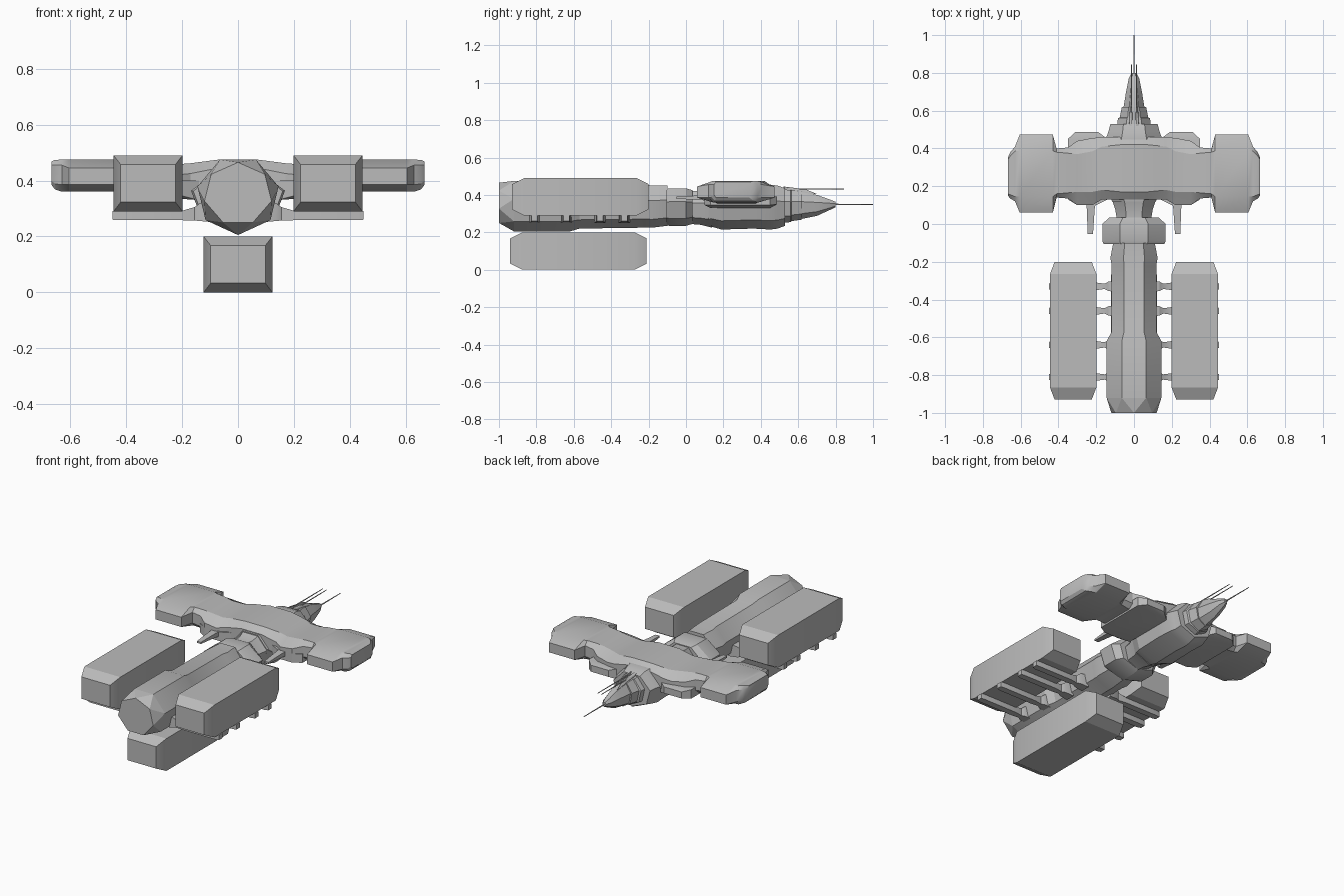
import bpy, bmesh, math
from mathutils import Vector

grey = bpy.data.materials.new("hull grey")
grey.diffuse_color = (0.5, 0.5, 0.5, 1)


def finish(name, bm):
    bmesh.ops.recalc_face_normals(bm, faces=bm.faces)
    me = bpy.data.meshes.new(name)
    bm.to_mesh(me)
    bm.free()
    ob = bpy.data.objects.new(name, me)
    bpy.context.collection.objects.link(ob)
    me.materials.append(grey)
    bpy.ops.object.select_all(action='DESELECT')
    ob.select_set(True)
    bpy.context.view_layer.objects.active = ob
    bpy.ops.object.shade_smooth_by_angle(angle=math.radians(25))
    return ob


def loft(name, rings):
    """Skin a list of equal-length point rings and cap both ends."""
    bm = bmesh.new()
    vs = [[bm.verts.new(p) for p in r] for r in rings]
    n = len(rings[0])
    for a, b in zip(vs, vs[1:]):
        for i in range(n):
            j = (i + 1) % n
            bm.faces.new((a[i], a[j], b[j], b[i]))
    bm.faces.new(vs[0])
    bm.faces.new(vs[-1])
    return finish(name, bm)


def hull(name, pts):
    bm = bmesh.new()
    for p in pts:
        bm.verts.new(p)
    r = bmesh.ops.convex_hull(bm, input=bm.verts)
    junk = [g for g in r["geom_interior"] if isinstance(g, bmesh.types.BMVert)]
    bmesh.ops.delete(bm, geom=junk, context='VERTS')
    bmesh.ops.dissolve_limit(bm, angle_limit=0.02, verts=bm.verts, edges=bm.edges)
    return finish(name, bm)


def hept(y, hw, zb, zt, point_up=False):
    """Seven-sided ring across y, flat on top unless point_up."""
    pts = []
    for i in range(7):
        a = math.tau * (i + (0 if point_up else 0.5)) / 7
        c = (math.cos(a) + 1) / 1.901
        if point_up:
            c = (math.cos(a) + 0.901) / 1.901
        pts.append((hw * math.sin(a) / 0.975, y, zb + (zt - zb) * c))
    return pts


def tube(name, secs):
    return loft(name, [hept(*s) for s in secs])


def rect(y, x0, x1, z0, z1):
    return [(x0, y, z0), (x1, y, z0), (x1, y, z1), (x0, y, z1)]


# Cargo containers with chamfered ends
def container(name, cx, z0, y0, y1):
    def r(y, d):
        return rect(y, cx - 0.123 + d, cx + 0.123 - d, z0 + d * 1.3, z0 + 0.2 - d * 1.3)
    loft(name, [r(y0, 0.025), r(y0 + 0.065, 0), r(y1 - 0.065, 0), r(y1, 0.025)])


container("container_bottom", 0, 0.0, -0.94, -0.21)
for s, side in ((-1, "left"), (1, "right")):
    container("container_" + side, s * 0.322, 0.29, -0.93, -0.2)

# Engine end cap and rear fuselage
hull("engine_cap", hept(-0.92, 0.145, 0.205, 0.475) + hept(-1.0, 0.12, 0.25, 0.465, True))
tube("rear_fuselage", [
    (-0.92, 0.145, 0.205, 0.475), (-0.62, 0.145, 0.205, 0.475),
    (-0.57, 0.118, 0.22, 0.458), (-0.22, 0.118, 0.225, 0.455),
    (-0.18, 0.125, 0.225, 0.45), (-0.1, 0.11, 0.235, 0.45)])

# Collar and neck
tube("collar", [(-0.105, 0.16, 0.24, 0.43), (-0.09, 0.168, 0.235, 0.435),
                (0.0, 0.168, 0.235, 0.435), (0.035, 0.13, 0.245, 0.425)])
tube("neck", [(0.02, 0.09, 0.245, 0.42), (0.08, 0.1, 0.24, 0.42),
              (0.14, 0.12, 0.225, 0.44)])

# Forward hull, nose rings and nose cone
tube("forward_hull", [(0.12, 0.115, 0.235, 0.44), (0.19, 0.15, 0.215, 0.45),
                      (0.36, 0.15, 0.22, 0.455), (0.45, 0.15, 0.215, 0.455),
                      (0.49, 0.135, 0.22, 0.45), (0.53, 0.125, 0.235, 0.435)])
tube("nose_ring", [(0.52, 0.09, 0.25, 0.43), (0.56, 0.085, 0.255, 0.425),
                   (0.565, 0.075, 0.26, 0.425), (0.62, 0.064, 0.268, 0.42)])
tube("nose_cone", [(0.62, 0.055, 0.272, 0.415), (0.7, 0.042, 0.288, 0.4),
                   (0.77, 0.028, 0.32, 0.375), (0.8, 0.012, 0.335, 0.363)])

# Nose needle, twin antennae and their base
tube("nose_needle", [(0.79, 0.004, 0.345, 0.353), (1.0, 0.002, 0.347, 0.351)])
for s, side in ((-1, "left"), (1, "right")):
    tube("antenna_" + side, [(0.55, 0.004, 0.427, 0.435), (0.845, 0.002, 0.43, 0.434)])
    bpy.context.object.location.x = s * 0.013
    hull("antenna_base_" + side, [
        (s * x, y, z) for x, y, z in (
            (0.01, 0.52, 0.39), (0.01, 0.52, 0.445), (0.03, 0.52, 0.39), (0.025, 0.52, 0.44),
            (0.01, 0.64, 0.4), (0.01, 0.64, 0.43), (0.018, 0.7, 0.405))])


# Main wing with tip pods: x, rear y, front y, bottom, low edge, high edge, top, edge inset
half = [
    (0.0, 0.13, 0.46, 0.33, 0.36, 0.445, 0.475, 0.04),
    (0.07, 0.13, 0.46, 0.33, 0.36, 0.445, 0.475, 0.04),
    (0.17, 0.13, 0.46, 0.34, 0.36, 0.425, 0.462, 0.05),
    (0.22, 0.10, 0.455, 0.345, 0.37, 0.42, 0.458, 0.07),
    (0.30, 0.10, 0.44, 0.35, 0.375, 0.43, 0.465, 0.07),
    (0.35, 0.135, 0.405, 0.355, 0.38, 0.445, 0.472, 0.03),
    (0.41, 0.14, 0.40, 0.36, 0.385, 0.45, 0.475, 0.02),
    (0.43, 0.06, 0.473, 0.36, 0.385, 0.445, 0.475, 0.085),
    (0.605, 0.06, 0.473, 0.36, 0.385, 0.445, 0.475, 0.085),
    (0.63, 0.12, 0.41, 0.36, 0.385, 0.455, 0.475, 0.025),
    (0.655, 0.135, 0.38, 0.368, 0.388, 0.455, 0.474, 0.02),
    (0.668, 0.15, 0.35, 0.385, 0.4, 0.455, 0.468, 0.01),
]


def wing_ring(x, y0, y1, zb, zl, zh, zt, i):
    return [(x, y0 + i, zb), (x, y0, zl), (x, y0, zh), (x, y0 + i, zt),
            (x, y1 - i, zt), (x, y1, zh), (x, y1, zl), (x, y1 - i, zb)]


stations = [(-h[0],) + h[1:] for h in half[:0:-1]] + half
loft("wing", [wing_ring(*h) for h in stations])

for s, side in ((-1, "left"), (1, "right")):
    # Nacelle under the wing root
    hull("wing_nacelle_" + side, [
        (s * x, y, z) for x, y, z in (
            (0.14, 0.45, 0.33), (0.14, 0.45, 0.4), (0.19, 0.487, 0.35), (0.19, 0.487, 0.39),
            (0.31, 0.487, 0.35), (0.31, 0.487, 0.39), (0.35, 0.45, 0.345), (0.35, 0.45, 0.4),
            (0.14, 0.13, 0.33), (0.14, 0.13, 0.4), (0.2, 0.1, 0.345), (0.2, 0.1, 0.4),
            (0.3, 0.1, 0.345), (0.3, 0.1, 0.4), (0.35, 0.13, 0.345), (0.35, 0.13, 0.4))])
    # Rear-facing prong
    loft("wing_prong_" + side, [
        rect(0.12, s * 0.2, s * 0.255, 0.37, 0.4),
        rect(0.08, s * 0.208, s * 0.25, 0.372, 0.398),
        rect(-0.053, s * 0.217, s * 0.245, 0.38, 0.39)])
    # Struts carrying the side container
    for k, y in enumerate((-0.33, -0.46, -0.64, -0.81)):
        def sec(x, w, z0, z1):
            return [(s * x, y - w, z0), (s * x, y + w, z0), (s * x, y + w, z1), (s * x, y - w, z1)]
        loft("strut_%s_%d" % (side, k + 1), [
            sec(0.08, 0.03, 0.25, 0.33), sec(0.135, 0.025, 0.255, 0.32),
            sec(0.155, 0.014, 0.257, 0.305), sec(0.2, 0.02, 0.258, 0.292),
            sec(0.43, 0.02, 0.258, 0.292), sec(0.45, 0.016, 0.26, 0.29)])
